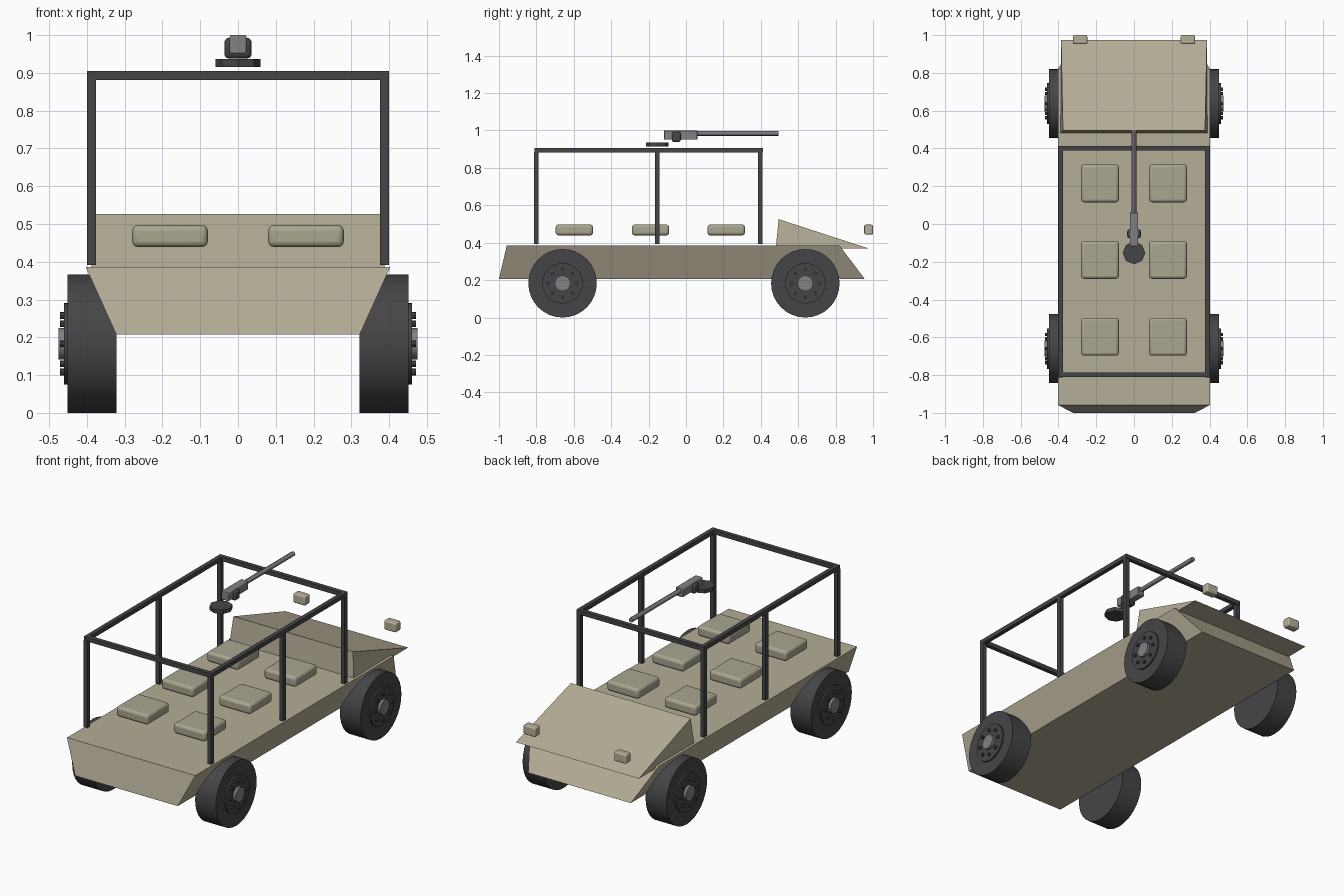
import bpy, bmesh
from math import pi, cos, sin
from mathutils import Matrix, Vector

if "Cube" in bpy.data.objects:
    bpy.data.objects.remove(bpy.data.objects["Cube"])


def material(name, color):
    m = bpy.data.materials.new(name)
    m.diffuse_color = (*color, 1)
    m.use_nodes = True
    m.node_tree.nodes["Principled BSDF"].inputs["Base Color"].default_value = m.diffuse_color
    return m


TAN = material("tan_paint", (0.46, 0.42, 0.31))
SEAT = material("seat_cloth", (0.40, 0.38, 0.28))
DARK = material("dark_metal", (0.06, 0.06, 0.065))
STEEL = material("steel", (0.22, 0.22, 0.23))


def finish(name, bm, mat, smooth=False, bevel=0):
    bmesh.ops.recalc_face_normals(bm, faces=bm.faces)
    me = bpy.data.meshes.new(name)
    bm.to_mesh(me)
    bm.free()
    me.materials.append(mat)
    ob = bpy.data.objects.new(name, me)
    bpy.context.collection.objects.link(ob)
    if bevel:
        mod = ob.modifiers.new("bevel", "BEVEL")
        mod.width, mod.segments = bevel, 3
    if smooth:
        bpy.ops.object.select_all(action="DESELECT")
        ob.select_set(True)
        bpy.context.view_layer.objects.active = ob
        bpy.ops.object.shade_smooth_by_angle()
    return ob


def loft(name, profile, mat):
    """Side profile of (y, z, half width) points, closed across x."""
    bm = bmesh.new()
    left, right = ([bm.verts.new((s * w, y, z)) for y, z, w in profile] for s in (-1, 1))
    bm.faces.new(left)
    bm.faces.new(right)
    n = len(profile)
    for i in range(n):
        j = (i + 1) % n
        bm.faces.new((left[i], left[j], right[j], right[i]))
    return finish(name, bm, mat)


def box(name, lo, hi, mat, bevel=0):
    lo, hi = Vector(lo), Vector(hi)
    bm = bmesh.new()
    bmesh.ops.create_cube(bm, size=1, matrix=Matrix.Translation((lo + hi) / 2)
                          @ Matrix.Diagonal((*(hi - lo), 1)))
    return finish(name, bm, mat, bevel > 0, bevel)


def cylinder(name, axis, center, radius, length, sides, mat, smooth=True):
    rot = {"X": Matrix.Rotation(pi / 2, 4, "Y"), "Y": Matrix.Rotation(pi / 2, 4, "X"),
           "Z": Matrix.Identity(4)}[axis]
    bm = bmesh.new()
    bmesh.ops.create_cone(bm, cap_ends=True, segments=sides, radius1=radius, radius2=radius,
                          depth=length, matrix=Matrix.Translation(center) @ rot)
    return finish(name, bm, mat, smooth)


# Hull tub and wedge hood
loft("hull", [(-1.0, 0.207, 0.322), (0.955, 0.207, 0.322),
              (0.82, 0.386, 0.403), (-0.958, 0.386, 0.403)], TAN)
loft("hood", [(0.48, 0.37, 0.39), (0.495, 0.526, 0.376), (0.974, 0.37, 0.386)], TAN)

# Seats, headlights, wheels, mirrored left and right
for s, side in ((-1, "left"), (1, "right")):
    for i, y in enumerate((0.215, -0.19, -0.597)):
        box(f"seat_{side}_{i + 1}", (s * 0.18 - 0.1, y - 0.1, 0.439),
            (s * 0.18 + 0.1, y + 0.1, 0.497), SEAT, 0.015)
    box(f"headlight_{side}", (s * 0.285 - 0.038, 0.953, 0.443),
        (s * 0.285 + 0.038, 1.0, 0.496), TAN, 0.008)

    for y, end in ((0.638, "hood_end"), (-0.66, "tail_end")):
        z, tag = 0.183, f"{side}_{end}"
        cylinder(f"tire_{tag}", "X", (s * 0.386, y, z), 0.183, 0.13, 32, DARK)
        cylinder(f"rim_{tag}", "X", (s * 0.45, y, z), 0.108, 0.02, 32, DARK)
        cylinder(f"hub_{tag}", "X", (s * 0.46, y, z), 0.042, 0.03, 16, STEEL)
        for k in range(8):
            a = k * pi / 4
            cylinder(f"bolt_{tag}_{k + 1}", "X",
                     (s * 0.46, y + 0.075 * cos(a), z + 0.075 * sin(a)), 0.009, 0.022, 8, DARK)

    # Roll cage posts and side rail
    x0, x1 = sorted((s * 0.376, s * 0.4))
    for i, y in enumerate((-0.8, -0.155, 0.397)):
        box(f"cage_post_{side}_{i + 1}", (x0, y - 0.012, 0.392), (x1, y + 0.012, 0.885), DARK)
    box(f"cage_rail_{side}", (x0, -0.81, 0.881), (x1, 0.412, 0.905), DARK)

# Roll cage cross bars
for y, end in ((-0.798, "tail"), (0.4, "hood")):
    box(f"cage_crossbar_{end}", (-0.38, y - 0.012, 0.881), (0.38, y + 0.012, 0.905), DARK)

# Roof gun on its octagonal mount
cylinder("gun_mount", "Z", (0, -0.153, 0.926), 0.06, 0.022, 8, DARK, False)
box("gun_cradle", (-0.036, -0.075, 0.938), (0.036, -0.028, 0.993), DARK, 0.012)
box("gun_receiver", (-0.022, -0.118, 0.951), (0.022, 0.061, 1.0), STEEL, 0.004)
cylinder("gun_barrel", "Y", (0, 0.27, 0.983), 0.013, 0.45, 12, STEEL)
